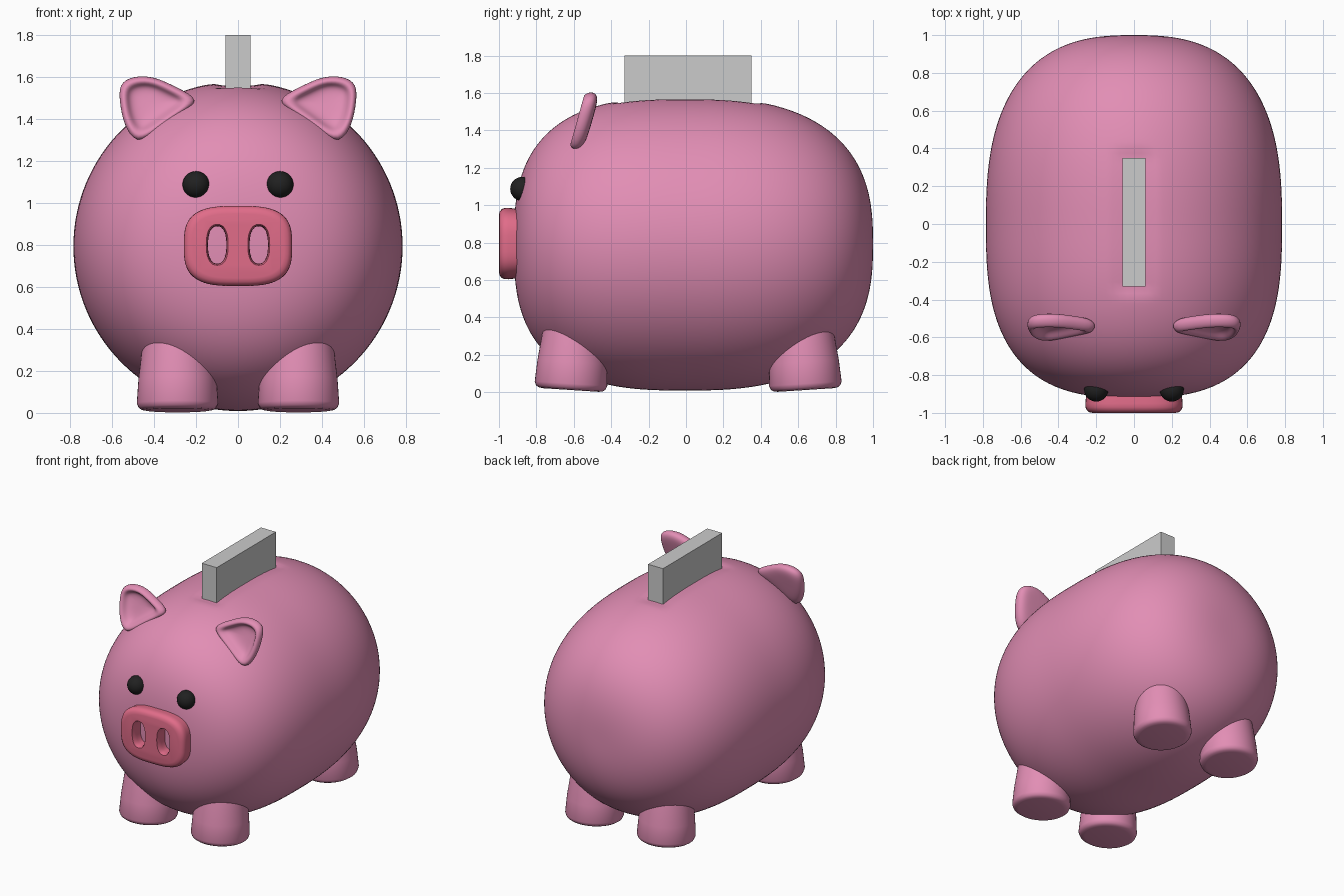
import bpy, bmesh, math
from mathutils import Vector

if "Cube" in bpy.data.objects:
    bpy.data.objects.remove(bpy.data.objects["Cube"])


def material(name, rgb):
    m = bpy.data.materials.new(name)
    m.diffuse_color = (*rgb, 1)
    m.use_nodes = True
    m.node_tree.nodes["Principled BSDF"].inputs["Base Color"].default_value = m.diffuse_color
    return m


PINK = material("pink", (0.76, 0.27, 0.46))
ROSE = material("rose", (0.75, 0.15, 0.25))
BLACK = material("black", (0.015, 0.015, 0.015))


def smooth(ob, angle=40):
    bpy.ops.object.select_all(action='DESELECT')
    ob.select_set(True)
    bpy.context.view_layer.objects.active = ob
    bpy.ops.object.shade_smooth_by_angle(angle=math.radians(angle))


def loft(name, rings, mat):
    """Skin a stack of equal-length closed rings and cap both ends."""
    bm = bmesh.new()
    loops = [[bm.verts.new(p) for p in ring] for ring in rings]
    n = len(loops[0])
    for a, b in zip(loops, loops[1:]):
        for i in range(n):
            j = (i + 1) % n
            bm.faces.new((a[i], a[j], b[j], b[i]))
    bm.faces.new(loops[0])
    bm.faces.new(loops[-1])
    bmesh.ops.recalc_face_normals(bm, faces=bm.faces)
    me = bpy.data.meshes.new(name)
    bm.to_mesh(me)
    bm.free()
    me.materials.append(mat)
    ob = bpy.data.objects.new(name, me)
    bpy.context.collection.objects.link(ob)
    return ob


def spow(v, e):
    return math.copysign(abs(v) ** e, v)


def oval(cx, y, cz, rx, rz, n=2.0, count=64):
    """Superellipse ring facing along y."""
    ring = []
    for i in range(count):
        t = math.tau * i / count
        ring.append(Vector((cx + rx * spow(math.cos(t), 2 / n), y,
                            cz + rz * spow(math.sin(t), 2 / n))))
    return ring


# Body: round in section, blunter at the face, shallow dip around the slot
SLOT_Y, SLOT_X, SLOT_L = 0.01, 0.06, 0.34
rings = []
for k in range(101):
    u = 0.015 + (math.pi - 0.03) * k / 100
    front = math.cos(u) > 0
    n = 2.8 if front else 2.62
    y = -(0.92 if front else 1.0) * spow(math.cos(u), 2 / n)
    r = 0.784 * math.sin(u) ** (2 / n)
    ring = oval(0, y, 0.793, r, r, count=128)
    for p in ring:
        if p.z > 1.2:
            d = math.hypot(max(abs(p.x) - SLOT_X, 0), max(abs(p.y - SLOT_Y) - SLOT_L, 0))
            p.z -= 0.016 * math.exp(-(d / 0.04) ** 2)
    rings.append(ring)
smooth(loft("body", rings, PINK), 60)

# Grey block standing in the coin slot
bpy.ops.mesh.primitive_cube_add(size=1, location=(0, SLOT_Y, 1.62))
block = bpy.context.object
block.name = "slot_block"
block.scale = (2 * SLOT_X, 2 * SLOT_L, 0.36)

# Snout: rounded pad with two funnel-shaped nostrils cut through
rings = [oval(0, y, 0.795, 0.258 - e, 0.191 - e, 3.1) for y, e in (
    (-0.86, 0.01), (-0.95, 0), (-0.97, 0.001), (-0.985, 0.007),
    (-0.996, 0.02), (-1.0, 0.038))]
snout = loft("snout", rings, ROSE)
for sx in (-1, 1):
    rings = [oval(sx * 0.099, y, 0.8, 0.045 + e, 0.09 + e, 2.4, 40) for y, e in (
        (-1.02, 0.010), (-0.998, 0.007), (-0.985, 0.001), (-0.96, -0.001), (-0.8, -0.002))]
    cutter = loft("nostril_cutter", rings, ROSE)
    cutter.hide_render = True
    mod = snout.modifiers.new("nostril", 'BOOLEAN')
    mod.operation = 'DIFFERENCE'
    mod.solver = 'EXACT'
    mod.object = cutter
    bpy.context.view_layer.objects.active = snout
    bpy.ops.object.modifier_apply(modifier=mod.name)
    bpy.data.objects.remove(cutter)
smooth(snout)

# Ear outline (x, z) and the offsets that give it a hollow front
EAR = [(0.17, 1.49), (0.29, 1.55), (0.40, 1.605), (0.50, 1.605), (0.568, 1.57),
       (0.565, 1.48), (0.545, 1.37), (0.485, 1.275), (0.39, 1.335), (0.27, 1.425)]
EAR_C = Vector((0.43, 0, 1.475))


def ear_ring(sx, scale, dy):
    ring = []
    for x, z in EAR:
        p = EAR_C + (Vector((x, 0, z)) - EAR_C) * scale
        ring.append((sx * p.x, -0.545 + (p.z - 1.455) * 0.28 + dy, p.z))
    return ring


for sx, side in ((-1, "left"), (1, "right")):
    # Ears
    ear = loft(side + "_ear", [ear_ring(sx, s, d) for s, d in (
        (0.4, 0.045), (0.8, 0.04), (1.0, 0.015), (1.0, -0.02),
        (0.87, -0.042), (0.72, -0.03), (0.62, 0.0), (0.3, 0.012))], PINK)
    sub = ear.modifiers.new("subdivision", 'SUBSURF')
    sub.levels = sub.render_levels = 2
    smooth(ear, 180)

    # Eyes
    bpy.ops.mesh.primitive_uv_sphere_add(segments=32, ring_count=16, radius=0.064,
                                         location=(sx * 0.2, -0.876, 1.087))
    eye = bpy.context.object
    eye.name = side + "_eye"
    eye.data.materials.append(BLACK)
    smooth(eye)

    # Legs: tapered stumps leaning slightly towards the middle
    for sy, cy, end in ((-1, -0.617, "front"), (1, 0.64, "back")):
        rings = []
        for z, r in ((0, 0.15), (0.004, 0.172), (0.014, 0.186), (0.034, 0.194),
                     (0.15, 0.186), (0.3, 0.168), (0.4, 0.15)):
            ring = []
            for i in range(48):
                t = math.tau * i / 48
                lx, ly = r * math.cos(t), r * math.sin(t)
                ring.append((sx * 0.288 + lx, cy + ly - sy * 0.06 * z,
                             z + 0.012 + sy * 0.065 * ly))
            rings.append(ring)
        smooth(loft(f"{end}_{side}_leg", rings, PINK), 50)
